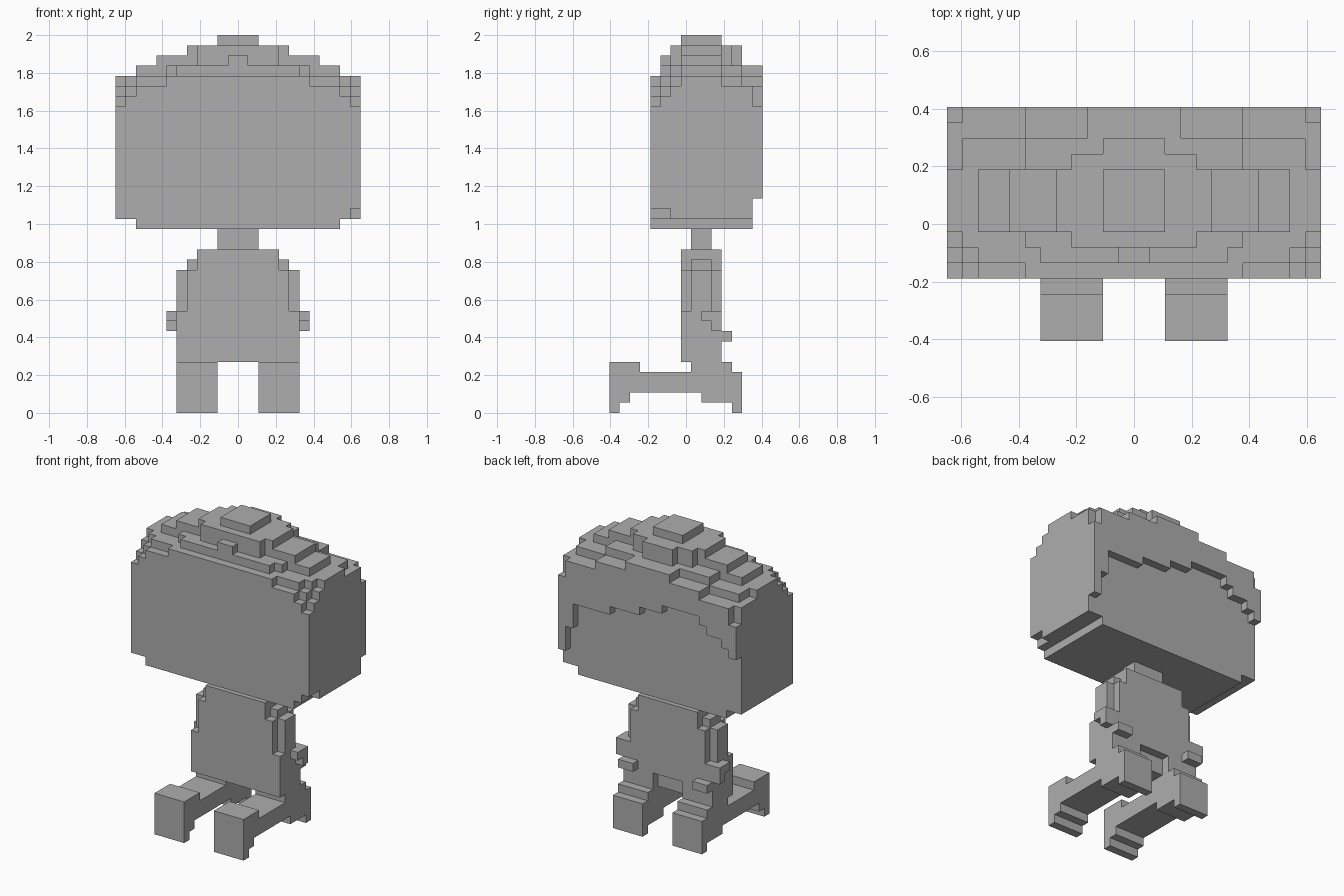
import bpy, bmesh
from itertools import product

if "Cube" in bpy.data.objects:
    bpy.data.objects.remove(bpy.data.objects["Cube"], do_unlink=True)

U = 2 / 37          # edge of one block
MID = 7.5           # depth index that lies on y = 0

grey = bpy.data.materials.new("plain_grey")
grey.use_nodes = True
COLOUR = (0.42, 0.42, 0.42, 1)
grey.diffuse_color = COLOUR
grey.node_tree.nodes["Principled BSDF"].inputs["Base Color"].default_value = COLOUR


def cells(boxes):
    """Blocks inside boxes given as (x0, x1, y0, y1, z0, z1)."""
    out = set()
    for x0, x1, y0, y1, z0, z1 in boxes:
        out |= set(product(range(x0, x1), range(y0, y1), range(z0, z1)))
    return out


def wide(half, y0, y1, z0, z1):
    """Box centred on the mirror plane."""
    return (-half, half, y0, y1, z0, z1)


def mirrored(boxes):
    return boxes + [(-b[1], -b[0], *b[2:]) for b in boxes]


def block_part(name, boxes, cuts=()):
    """Outer skin of the blocks, with flat areas merged."""
    solid = cells(boxes) - cells(cuts)
    bm = bmesh.new()
    verts = {}

    def vert(p):
        if p not in verts:
            verts[p] = bm.verts.new((p[0] * U, (p[1] - MID) * U, p[2] * U))
        return verts[p]

    for cell in sorted(solid):
        for axis, side in product(range(3), (0, 1)):
            near = list(cell)
            near[axis] += 2 * side - 1
            if tuple(near) in solid:
                continue
            a, b = (axis + 1) % 3, (axis + 2) % 3
            ring = []
            for da, db in ((0, 0), (1, 0), (1, 1), (0, 1)):
                p = list(cell)
                p[axis] += side
                p[a] += da
                p[b] += db
                ring.append(vert(tuple(p)))
            bm.faces.new(ring if side else ring[::-1])
    bmesh.ops.dissolve_limit(bm, angle_limit=0.01, verts=bm.verts[:], edges=bm.edges[:])
    mesh = bpy.data.meshes.new(name)
    bm.to_mesh(mesh)
    bm.free()
    mesh.materials.append(grey)
    obj = bpy.data.objects.new(name, mesh)
    bpy.context.collection.objects.link(obj)
    return obj


# Head: big block with a stepped crown
head = [
    wide(10, 4, 14, 18, 19), wide(12, 4, 15, 19, 30),
    wide(12, 5, 14, 30, 31), wide(11, 4, 15, 30, 31),
    wide(12, 6, 14, 31, 32), wide(11, 5, 15, 31, 32), wide(10, 4, 15, 31, 32),
    wide(12, 7, 11, 32, 33), wide(11, 6, 13, 32, 33),
    wide(10, 5, 13, 32, 33), wide(7, 4, 15, 32, 33),
    wide(10, 7, 11, 33, 34), wide(7, 6, 13, 33, 34),
    wide(6, 5, 13, 33, 34), wide(3, 5, 15, 33, 34),
    wide(8, 7, 11, 34, 35), wide(1, 5, 6, 34, 35),
    wide(5, 7, 11, 34, 36), wide(4, 6, 12, 34, 36), wide(2, 6, 13, 34, 36),
    wide(2, 7, 11, 36, 37),
]
# Swept hairline: the back of the head is set in below these heights
hairline = [(11, 12, 21), (10, 11, 24), (5, 10, 27), (1, 5, 28), (-2, 1, 29),
            (-7, -2, 30), (-8, -7, 29), (-10, -8, 28), (-11, -10, 27), (-12, -11, 26)]
head_cuts = [(x0, x1, 14, 15, 19, top) for x0, x1, top in hairline]
head_cuts.append((11, 12, 4, 6, 19, 20))
block_part("head", head, head_cuts)

# Neck
block_part("neck", [wide(2, 8, 10, 16, 18)])

# Torso with a notch at the lower back
block_part("torso",
           [wide(6, 7, 11, 5, 10), wide(5, 7, 11, 10, 14),
            wide(5, 8, 10, 14, 15), wide(4, 7, 11, 14, 16)]
           + mirrored([(4, 6, 11, 12, 7, 8)]),
           [wide(2, 10, 11, 5, 7)])

# Arms and hands, then legs with feet
for side, sign in (("left", 1), ("right", -1)):
    def flip(boxes):
        return boxes if sign > 0 else mirrored(boxes)[len(boxes):]

    block_part(side + "_arm", flip([(5, 6, 8, 10, 10, 14)]))
    block_part(side + "_hand", flip([(6, 7, 9, 11, 9, 10), (6, 7, 10, 11, 8, 9)]))
    block_part(side + "_leg", flip([
        (2, 6, 0, 1, 0, 5), (2, 6, 1, 2, 1, 5), (2, 6, 2, 3, 2, 5),
        (2, 6, 3, 9, 2, 4), (2, 6, 8, 12, 4, 5),
        (2, 6, 9, 12, 1, 4), (2, 6, 12, 13, 0, 4)]))
